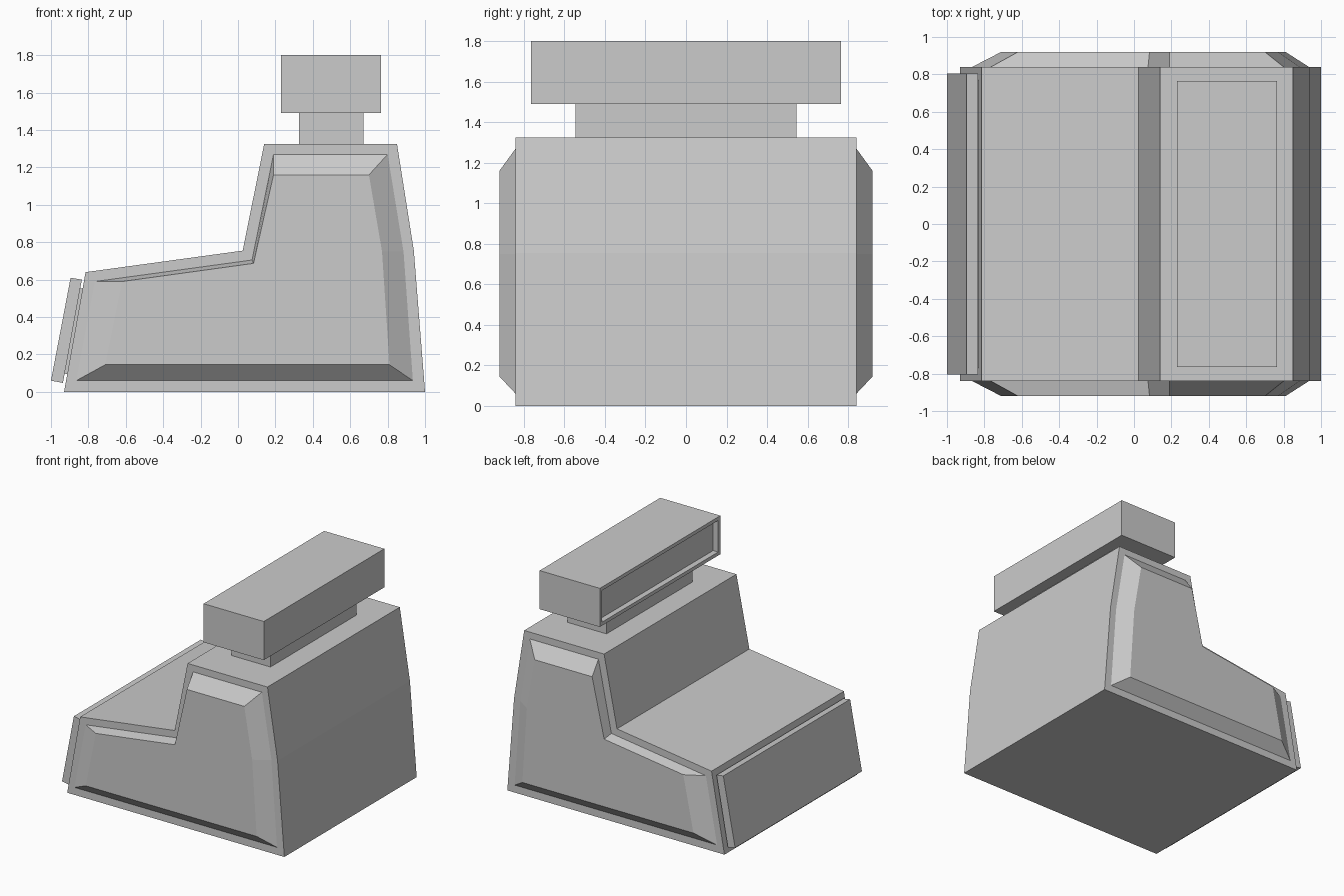
import bpy, bmesh

if "Cube" in bpy.data.objects:
    bpy.data.objects.remove(bpy.data.objects["Cube"])


def loft(name, loops):
    """Closed solid through XZ outlines; loops = [(y, outline), ...]."""
    bm = bmesh.new()
    rings = [[bm.verts.new((x, y, z)) for x, z in pts] for y, pts in loops]
    n = len(rings[0])
    for a, b in zip(rings, rings[1:]):
        for i in range(n):
            j = (i + 1) % n
            bm.faces.new((a[i], a[j], b[j], b[i]))
    bm.faces.new(rings[0][::-1])
    bm.faces.new(rings[-1])
    bmesh.ops.recalc_face_normals(bm, faces=bm.faces)
    me = bpy.data.meshes.new(name)
    bm.to_mesh(me)
    bm.free()
    ob = bpy.data.objects.new(name, me)
    bpy.context.collection.objects.link(ob)
    return ob


def prism(name, outline, half):
    return loft(name, [(-half, outline), (half, outline)])


def rect(x0, x1, z0, z1):
    return [(x0, z0), (x1, z0), (x1, z1), (x0, z1)]


# Main stepped body
prism("body", [(-0.93, 0), (1.0, 0), (0.94, 0.755), (0.85, 1.325),
               (0.14, 1.325), (0.025, 0.755), (-0.815, 0.64)], 0.84)

# Raised side panels with sloped rims, mirrored across the middle
base = [(-0.865, 0.06), (0.935, 0.06), (0.885, 0.75), (0.80, 1.27),
        (0.19, 1.27), (0.075, 0.705), (-0.765, 0.59)]
face = [(-0.71, 0.145), (0.81, 0.145), (0.77, 0.75), (0.70, 1.16),
        (0.19, 1.16), (0.083, 0.687), (-0.62, 0.59)]
panel = loft("side_panels", [(-0.835, base), (-0.84, base), (-0.92, face)])
panel.modifiers.new("Mirror", 'MIRROR').use_axis = (False, True, False)

# Sloped end plate and the thin spacer behind it
prism("end_plate", [(-1.0, 0.06), (-0.936, 0.048), (-0.835, 0.60), (-0.895, 0.61)], 0.805)
prism("plate_spacer", [(-0.94, 0.10), (-0.90, 0.093), (-0.82, 0.55), (-0.86, 0.557)], 0.77)

# Neck and wide head block
prism("neck", rect(0.325, 0.67, 1.315, 1.495), 0.545)
head = prism("head", rect(0.23, 0.765, 1.49, 1.80), 0.765)

# Shallow rectangular recess in the head's -x face
bm = bmesh.new()
bm.from_mesh(head.data)
bm.normal_update()
front = [f for f in bm.faces if f.normal.x < -0.9]
bmesh.ops.inset_region(bm, faces=front, thickness=0.04, depth=0)
inner = bmesh.ops.inset_region(bm, faces=front, thickness=0, depth=0)
bmesh.ops.translate(bm, verts=front[0].verts, vec=(0.045, 0, 0))
bm.to_mesh(head.data)
bm.free()
